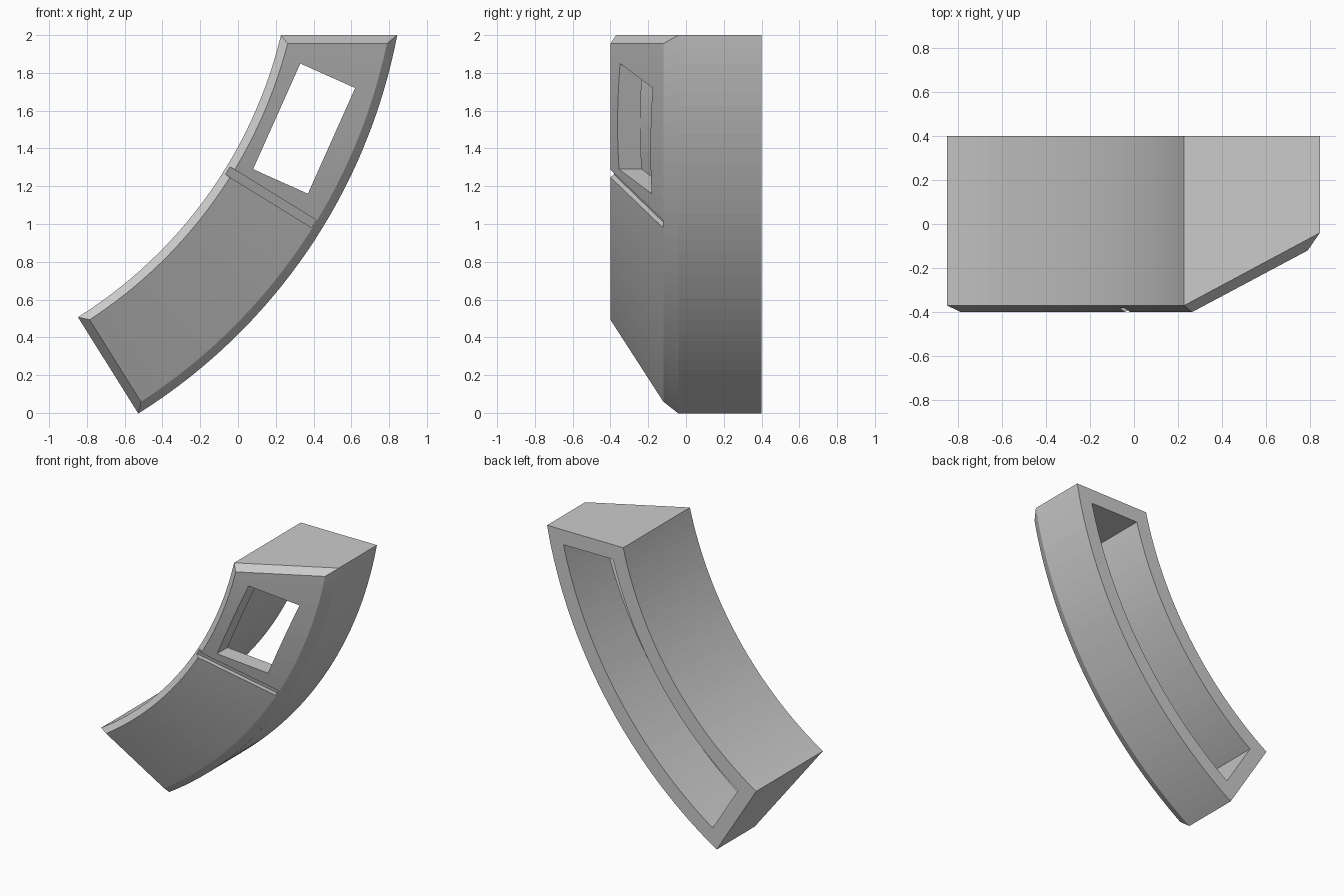
import bpy, bmesh, math

if "Cube" in bpy.data.objects:
    bpy.data.objects.remove(bpy.data.objects["Cube"])

# Shared arc: centre in the xz plane, inner and outer radius, lower end angle
CX, CZ = -2.139, 2.57
R_IN, R_OUT = 2.434, 3.036
A_LOW = math.radians(-57.95)
SLOPE = 0.547          # slant of the front face across the radius


def make_object(name, bm):
    bmesh.ops.recalc_face_normals(bm, faces=bm.faces)
    mesh = bpy.data.meshes.new(name)
    bm.to_mesh(mesh)
    bm.free()
    ob = bpy.data.objects.new(name, mesh)
    bpy.context.collection.objects.link(ob)
    return ob


def sweep(name, section, caps, start, end, steps):
    """Sweep a section of (radius, y, inset); start/end give angles per point."""
    bm = bmesh.new()
    rings = []
    for i in range(steps + 1):
        t = i / steps
        ring = []
        for r, y, inset in section:
            a = start(r, inset) * (1 - t) + end(r, inset) * t
            ring.append(bm.verts.new((CX + r * math.cos(a), y, CZ + r * math.sin(a))))
        rings.append(ring)
    n = len(section)
    for a, b in zip(rings, rings[1:]):
        for j in range(n):
            k = (j + 1) % n
            bm.faces.new((a[j], a[k], b[k], b[j]))
    for ring in (rings[0], rings[-1]):
        for cap in caps:
            bm.faces.new([ring[j] for j in cap])
    return make_object(name, bm)


def low_end(r, inset):
    return A_LOW + math.asin(inset / r)


def top_end(r, inset):
    return math.asin((2.0 - inset - CZ) / r)


# Curved body with a chamfered, slanted front
c = 0.045
body = sweep("curved_body",
             [(R_IN, 0.4, 0), (R_IN, -0.37, 0), (R_IN + c, -0.4, c),
              (R_OUT - c, -0.12, c), (R_OUT, -0.04, 0), (R_OUT, 0.4, 0)],
             [(0, 1, 4, 5), (1, 2, 3, 4)], low_end, top_end, 32)

# Cavity open at the back
w = 0.107
cavity = sweep("cavity_cutter",
               [(R_IN + w, 0.6, w), (R_IN + w, -0.245, w),
                (R_OUT - w, -0.033, w), (R_OUT - w, 0.6, w)],
               [(0, 1, 2, 3)], low_end, top_end, 32)

# Straight groove across the front, parallel to the slanted face
def groove_side(sign):
    return lambda r, inset: math.radians(-31.7) + sign * math.asin(0.0235 / r)

depth = 0.035
y0 = -0.4 + depth - SLOPE * (c + 0.1)
y1 = -0.12 + depth - SLOPE * 0.01
groove = sweep("groove_cutter",
               [(R_IN - 0.1, y0, 0), (R_IN - 0.1, -0.7, 0),
                (R_OUT - 0.05, -0.7, 0), (R_OUT - 0.05, y1, 0)],
               [(0, 1, 2, 3)], groove_side(-1), groove_side(1), 1)

# Rectangular window through the front wall
bm = bmesh.new()
bmesh.ops.create_cube(bm, size=1)
window = make_object("window_cutter", bm)
window.scale = (0.318, 0.7, 0.613)
window.rotation_euler = (0, math.radians(24.1), 0)
window.location = (0.35, -0.25, 1.505)

# Cut everything out of the body
bpy.context.view_layer.objects.active = body
for cutter in (cavity, groove, window):
    cutter.hide_render = True
    mod = body.modifiers.new(cutter.name, 'BOOLEAN')
    mod.operation = 'DIFFERENCE'
    mod.solver = 'EXACT'
    mod.object = cutter
    bpy.ops.object.modifier_apply(modifier=mod.name)
    bpy.data.objects.remove(cutter)
